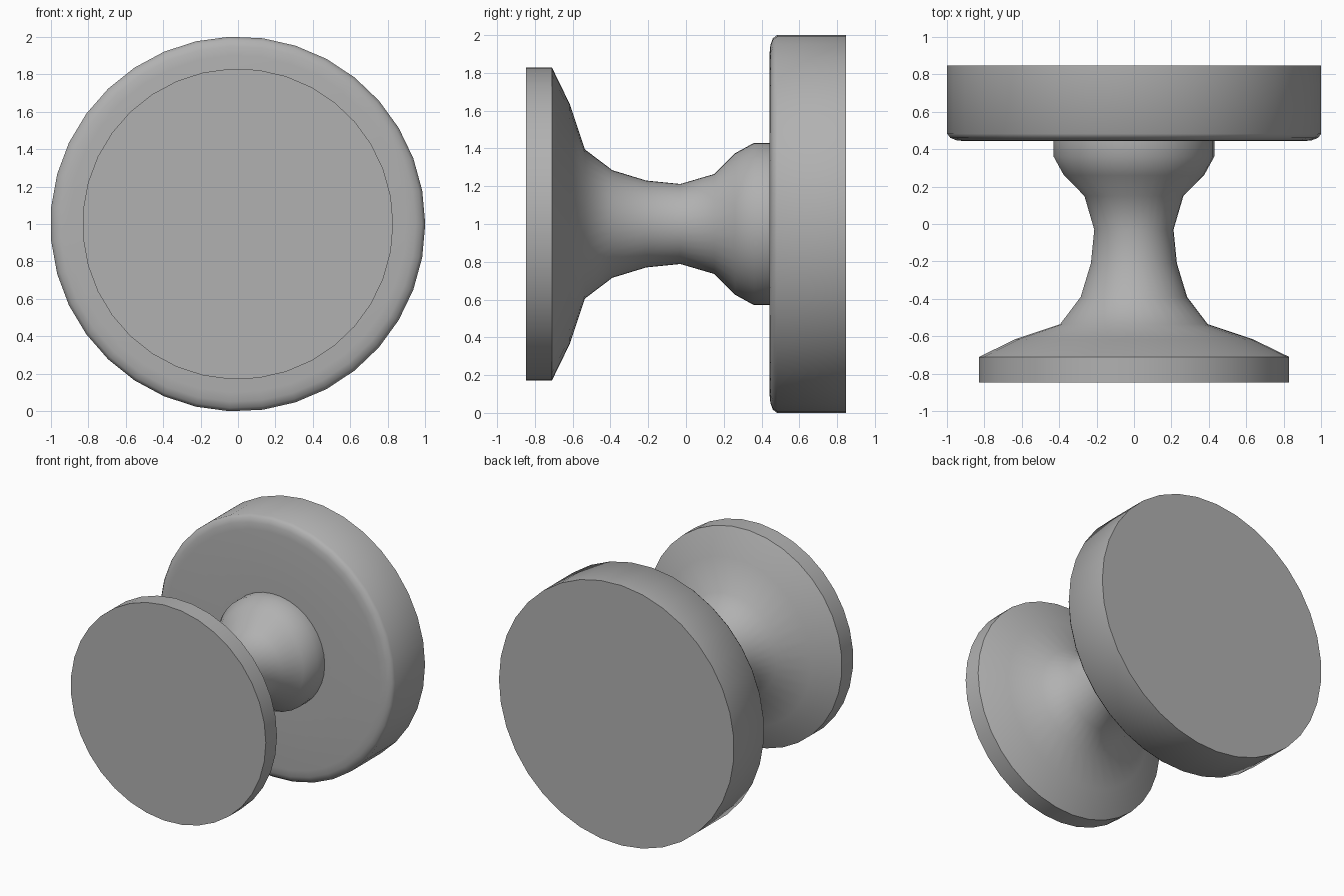
import bpy, bmesh, math

if "Cube" in bpy.data.objects:
    bpy.data.objects.remove(bpy.data.objects["Cube"])

SIDES = 35
X0 = -0.001      # odd side count: recentre on x
Z0 = 1.0

# Darker grey for the whole knob
grey = bpy.data.materials.new("dark_grey")
grey.diffuse_color = (0.44, 0.44, 0.44, 1.0)
grey.use_nodes = True
grey.node_tree.nodes["Principled BSDF"].inputs["Base Color"].default_value = grey.diffuse_color


def lathe(name, profile, cap_start=False, cap_end=False):
    """Spin (y, radius) points about the y axis."""
    bm = bmesh.new()
    rings = []
    for y, r in profile:
        ring = []
        for i in range(SIDES):
            a = 2 * math.pi * i / SIDES
            ring.append(bm.verts.new((X0 + r * math.cos(a), y, Z0 + r * math.sin(a))))
        rings.append(ring)
    for a, b in zip(rings, rings[1:]):
        for i in range(SIDES):
            j = (i + 1) % SIDES
            bm.faces.new((a[i], b[i], b[j], a[j]))
    if cap_start:
        bm.faces.new(rings[0])
    if cap_end:
        bm.faces.new(list(reversed(rings[-1])))
    mesh = bpy.data.meshes.new(name)
    bm.to_mesh(mesh)
    bm.free()
    mesh.materials.append(grey)
    obj = bpy.data.objects.new(name, mesh)
    bpy.context.collection.objects.link(obj)
    bpy.ops.object.select_all(action='DESELECT')
    obj.select_set(True)
    bpy.context.view_layer.objects.active = obj
    bpy.ops.object.shade_smooth_by_angle(angle=math.radians(42))
    return obj


# Knob: flat round grip flaring out of a waisted neck
lathe("knob", [
    (-0.846, 0.83), (-0.71, 0.83), (-0.615, 0.635), (-0.535, 0.395),
    (-0.39, 0.285), (-0.21, 0.23), (-0.03, 0.212), (0.15, 0.265),
    (0.26, 0.375), (0.36, 0.43), (0.442, 0.43)], cap_start=True)

# Backplate: thick disc with a softened front rim
lathe("backplate", [
    (0.442, 0.43), (0.442, 0.90), (0.447, 0.95), (0.46, 0.984),
    (0.482, 1.001), (0.846, 1.001)], cap_end=True)
